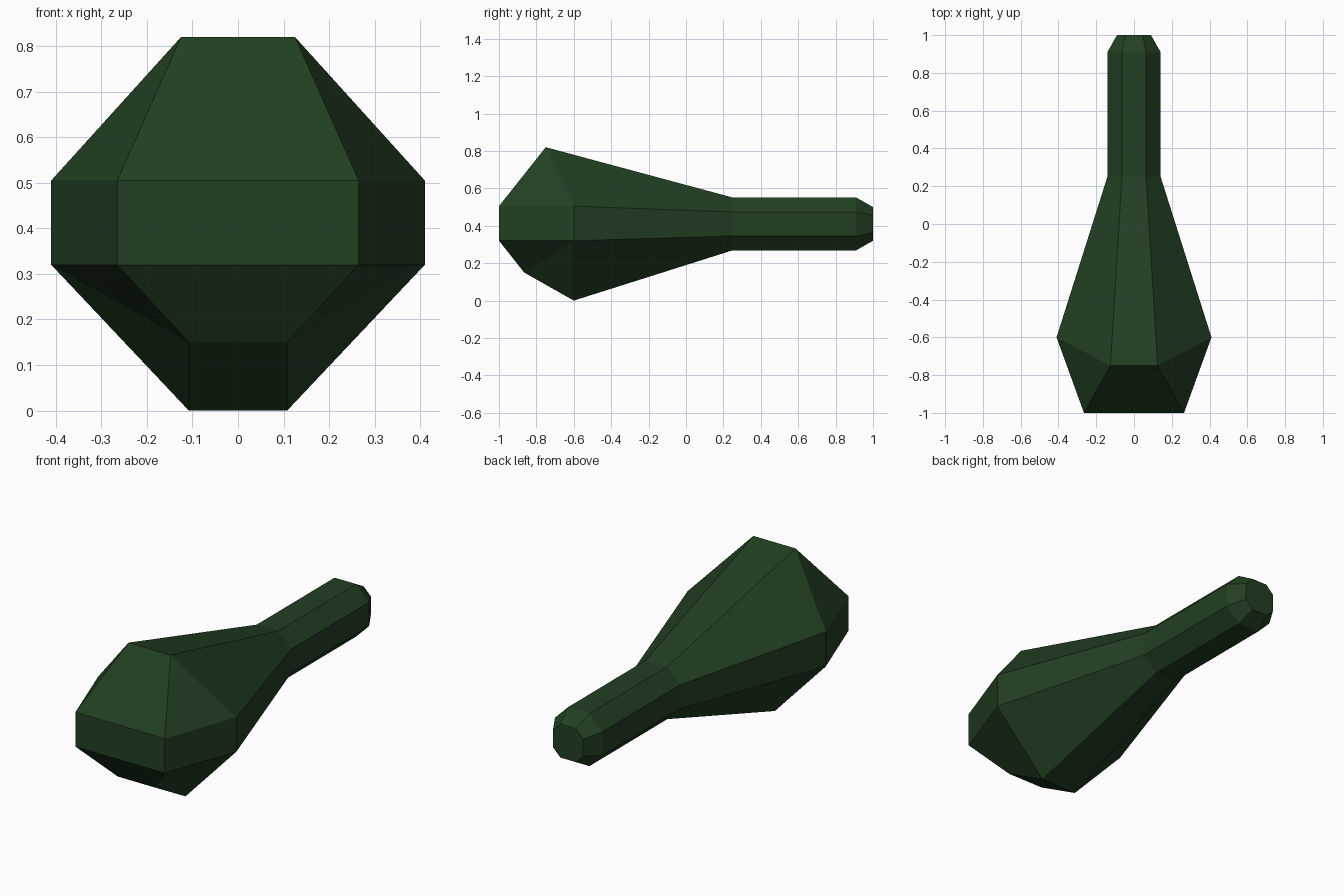
import bpy, bmesh

if "Cube" in bpy.data.objects:
    bpy.data.objects.remove(bpy.data.objects["Cube"])

mat = bpy.data.materials.new("dark_green")
mat.diffuse_color = (0.016, 0.05, 0.016, 1)
mat.use_nodes = True
mat.node_tree.nodes["Principled BSDF"].inputs["Base Color"].default_value = mat.diffuse_color

bm = bmesh.new()


def pair(x, y, z):
    # left and right mirrored vertices
    return bm.verts.new((-x, y, z)), bm.verts.new((x, y, z))


def loop(top, upper, lower, bottom):
    # closed ring of eight from four mirrored pairs
    return [p[1] for p in (top, upper, lower, bottom)] + \
           [p[0] for p in (bottom, lower, upper, top)]


def octagon(y, r, c, zc=0.41):
    return loop(pair(c, y, zc + r), pair(r, y, zc + c),
                pair(r, y, zc - c), pair(c, y, zc - r))


# Widest part of the bulb
top = pair(0.125, -0.75, 0.82)
side_up = pair(0.41, -0.6, 0.505)
side_low = pair(0.41, -0.6, 0.32)
bottom = pair(0.108, -0.6, 0.0)

# Bulb tapering into the handle with a chamfered end
rings = [loop(top, side_up, side_low, bottom),
         octagon(0.25, 0.141, 0.064),
         octagon(0.91, 0.141, 0.064),
         octagon(1.0, 0.09, 0.046)]
for a, b in zip(rings, rings[1:]):
    for i in range(8):
        j = (i + 1) % 8
        bm.faces.new((a[i], a[j], b[j], b[i]))
bm.faces.new(rings[-1])

# Faceted front of the bulb
front_up = pair(0.265, -1.0, 0.505)
front_low = pair(0.265, -1.0, 0.32)
chin = pair(0.108, -0.865, 0.15)
strip = [top, front_up, front_low, chin, bottom]
for a, b in zip(strip, strip[1:]):
    bm.faces.new((a[0], a[1], b[1], b[0]))
for s in (0, 1):
    bm.faces.new((top[s], side_up[s], front_up[s]))
    bm.faces.new((side_up[s], side_low[s], front_low[s], front_up[s]))
    bm.faces.new((side_low[s], chin[s], front_low[s]))
    bm.faces.new((side_low[s], bottom[s], chin[s]))

bmesh.ops.recalc_face_normals(bm, faces=bm.faces)
me = bpy.data.meshes.new("club_body")
bm.to_mesh(me)
bm.free()
me.materials.append(mat)
ob = bpy.data.objects.new("club_body", me)
bpy.context.collection.objects.link(ob)
